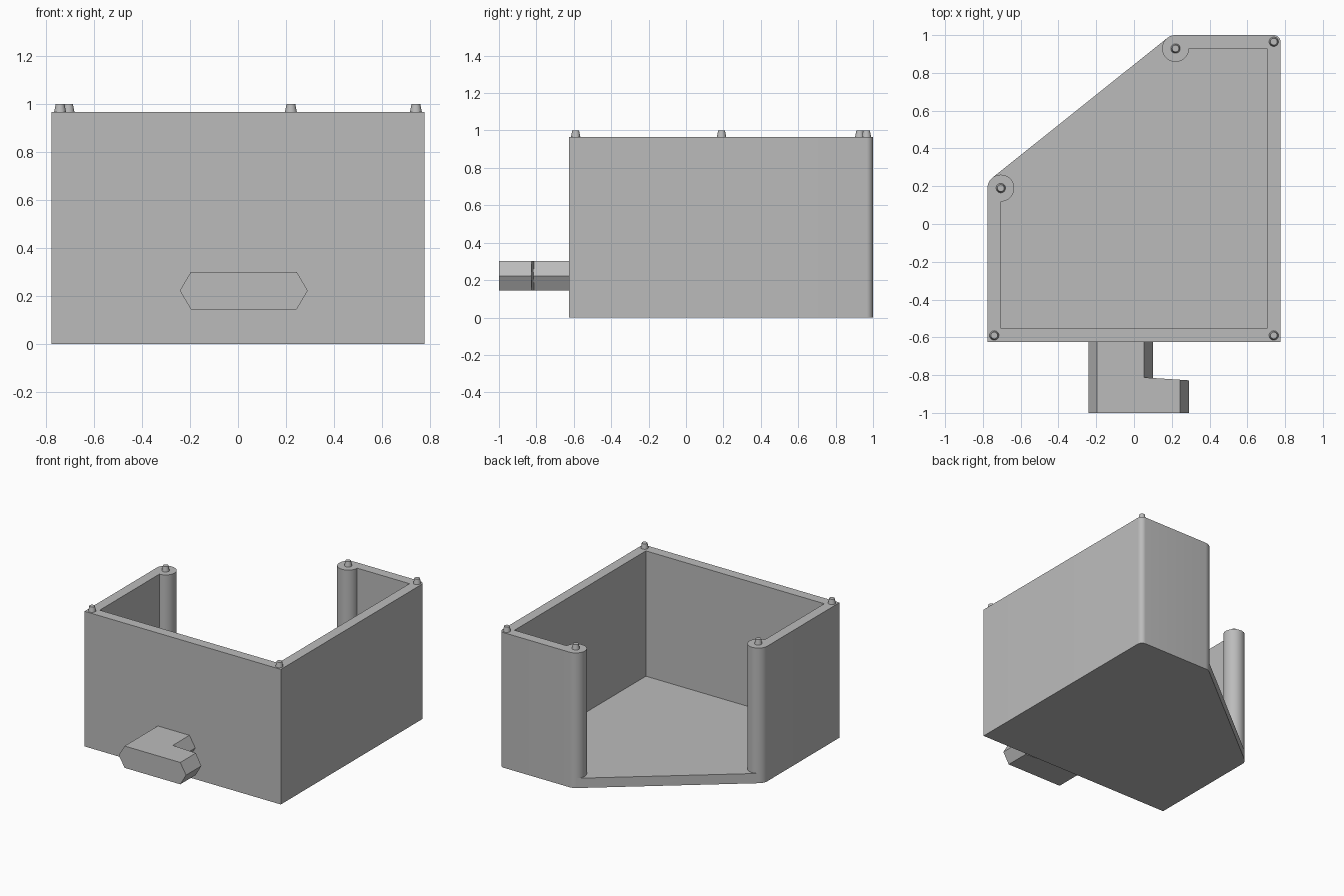
import bpy, bmesh, math
from mathutils import Vector

cube = bpy.data.objects.get("Cube")
if cube:
    bpy.data.objects.remove(cube, do_unlink=True)

W, FRONT, H, FLOOR, T = 0.776, -0.625, 0.965, 0.07, 0.071
POST_A, POST_B = Vector((-0.705, 0.19)), Vector((0.22, 0.929))
CORNER = 0.036

grey = bpy.data.materials.new("plain grey")
grey.use_nodes = True
grey.diffuse_color = (0.5, 0.5, 0.5, 1)
grey.node_tree.nodes["Principled BSDF"].inputs["Base Color"].default_value = (0.5, 0.5, 0.5, 1)


def finish(name, bm):
    """Weld, orient and link a mesh as a named part."""
    bmesh.ops.remove_doubles(bm, verts=bm.verts, dist=1e-5)
    bmesh.ops.recalc_face_normals(bm, faces=bm.faces)
    mesh = bpy.data.meshes.new(name)
    bm.to_mesh(mesh)
    bm.free()
    mesh.materials.append(grey)
    obj = bpy.data.objects.new(name, mesh)
    bpy.context.collection.objects.link(obj)
    bpy.ops.object.select_all(action='DESELECT')
    obj.select_set(True)
    bpy.context.view_layer.objects.active = obj
    bpy.ops.object.shade_smooth_by_angle(angle=math.radians(30))
    return obj


def arc(c, r, a0, a1, n):
    angles = [math.radians(a0 + (a1 - a0) * i / n) for i in range(n + 1)]
    return [(c[0] + r * math.cos(a), c[1] + r * math.sin(a)) for a in angles]


def face(bm, pts):
    bm.faces.new([bm.verts.new(p) for p in pts])


def cap(bm, path, z):
    face(bm, [(x, y, z) for x, y in path])


def band(bm, path, z0, z1):
    for (ax, ay), (bx, by) in zip(path, path[1:]):
        face(bm, [(ax, ay, z0), (bx, by, z0), (bx, by, z1), (ax, ay, z1)])


# Open-sided box: outer outline runs from one post round to the other
d = POST_B - POST_A
cut = math.degrees(math.atan2(d.x, -d.y))      # outward direction of the open side
outer = (arc(POST_A, T, cut, 180, 6)
         + [(-W, FRONT), (W, FRONT)]
         + arc((W - CORNER, 1 - CORNER), CORNER, 0, 90, 8)
         + arc(POST_B, T, 90, cut, 6))
# Inner outline returns round both posts
inner = (arc(POST_B, T, cut, 360, 28)
         + [(W - T, POST_B.y), (W - T, FRONT + T), (T - W, FRONT + T)]
         + arc(POST_A, T, -90, cut, 28))

bm = bmesh.new()
cap(bm, outer, 0)
band(bm, outer + outer[:1], 0, FLOOR)
band(bm, outer, FLOOR, H)
band(bm, inner, FLOOR, H)
cap(bm, inner[:-1] + outer[:1], FLOOR)
cap(bm, outer + inner[1:-1], H)
finish("box_shell", bm)

# Locating pegs on the rim
pegs = {"front_right": (-0.74, -0.59), "front_left": (0.74, -0.59),
        "back_left": (0.74, 0.965), "back_post": POST_B, "right_post": POST_A}
for name, (x, y) in pegs.items():
    bm = bmesh.new()
    bmesh.ops.create_cone(bm, cap_ends=True, segments=24, radius1=0.025,
                          radius2=0.018, depth=1 - H)
    bmesh.ops.translate(bm, verts=bm.verts, vec=(x, y, (1 + H) / 2))
    finish(name + "_peg", bm)

# Hooked hexagonal lug: hexagon rings lofted along y
def hexagon(x1, depth):
    x0, s = -0.242, 0.046
    pts = [(x0, 0.223), (x0 + s, 0.145), (x1 - s, 0.145),
           (x1, 0.223), (x1 - s, 0.301), (x0 + s, 0.301)]
    return [(x, depth(x), z) for x, z in pts]


def ledge(x):
    return -0.809 - 0.064 * x


wide, narrow = 0.29, 0.1
rings = [hexagon(wide, lambda x: -1), hexagon(wide, ledge),
         hexagon(narrow, ledge), hexagon(narrow, lambda x: FRONT)]
bm = bmesh.new()
face(bm, rings[0])
face(bm, rings[-1])
for a, b in zip(rings, rings[1:]):
    for i in range(6):
        j = (i + 1) % 6
        pts = []
        for p in (a[i], a[j], b[j], b[i]):
            if p not in pts:
                pts.append(p)
        if len(pts) > 2:
            face(bm, pts)
finish("hook_lug", bm)
